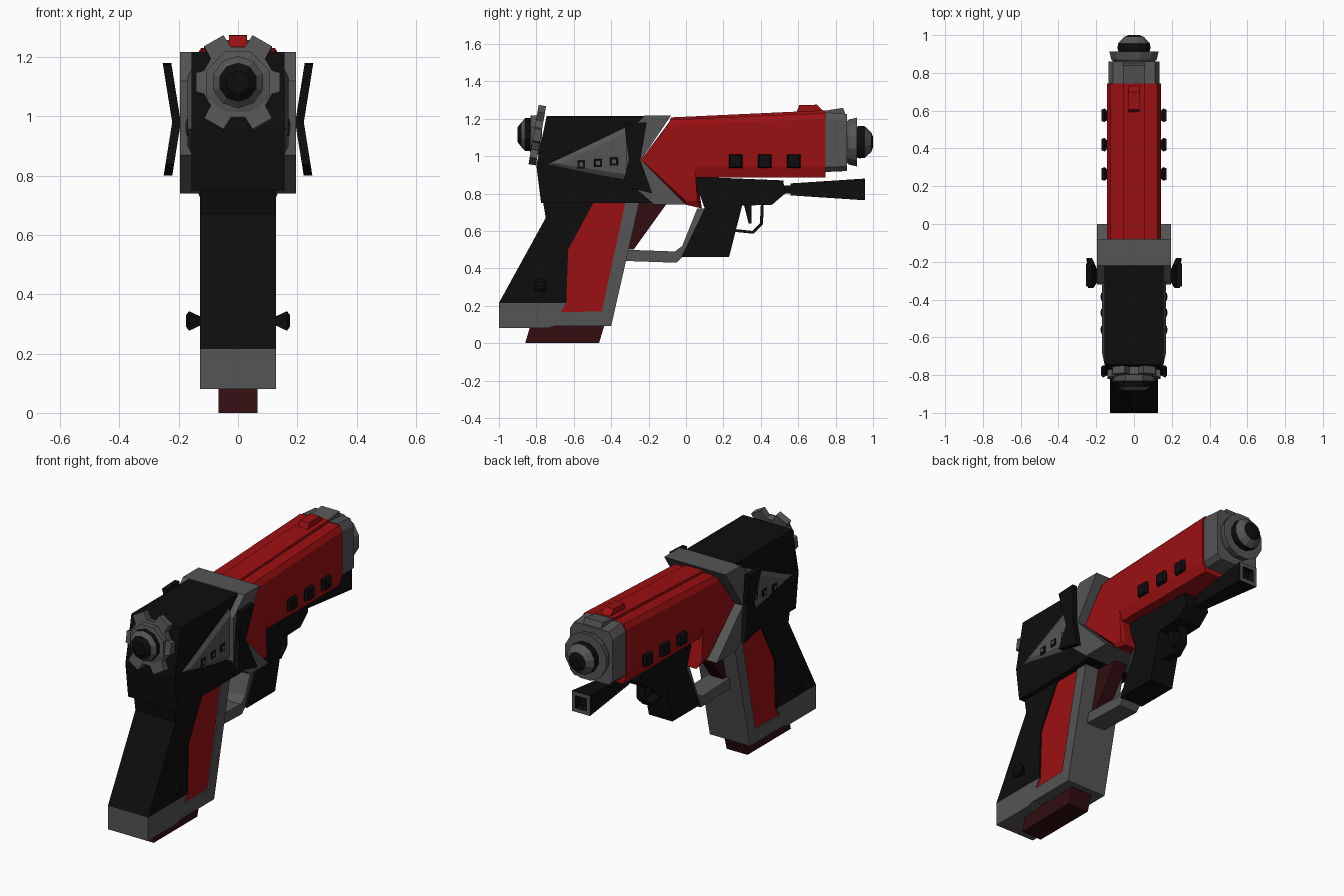
import bpy, bmesh, math
from mathutils import Matrix, Vector

cube = bpy.data.objects.get("Cube")
if cube:
    bpy.data.objects.remove(cube)


def material(name, colour):
    m = bpy.data.materials.new(name)
    m.use_nodes = True
    m.diffuse_color = (*colour, 1)
    m.node_tree.nodes["Principled BSDF"].inputs["Base Color"].default_value = (*colour, 1)
    return m


RED = material("red", (0.33, 0.005, 0.006))
DARK = material("dark red", (0.032, 0.004, 0.005))
GREY = material("grey", (0.09, 0.09, 0.09))
BLACK = material("black", (0.004, 0.004, 0.004))


def finish(name, bm, *mats):
    bmesh.ops.recalc_face_normals(bm, faces=bm.faces)
    me = bpy.data.meshes.new(name)
    bm.to_mesh(me)
    bm.free()
    for m in mats:
        me.materials.append(m)
    ob = bpy.data.objects.new(name, me)
    bpy.context.collection.objects.link(ob)
    return ob


def skin(bm, loops, cap=True):
    """Join equal rings of points with quads and close both ends."""
    rings = [[bm.verts.new(p) for p in loop] for loop in loops]
    faces = []
    for a, b in zip(rings, rings[1:]):
        n = len(a)
        faces += [bm.faces.new((a[i], a[(i + 1) % n], b[(i + 1) % n], b[i])) for i in range(n)]
    if cap:
        faces += [bm.faces.new(rings[0]), bm.faces.new(rings[-1])]
    return faces


def slab(name, mat, layers):
    """Side profiles (y, z) stacked along x; one solid across the middle."""
    full = [(-x, p) for x, p in reversed(layers)] + layers
    bm = bmesh.new()
    skin(bm, [[(x, y, z) for y, z in p] for x, p in full])
    return finish(name, bm, mat)


def pair(name, mat, layers):
    """The same stack, but as one solid on each side."""
    bm = bmesh.new()
    for s in (1, -1):
        skin(bm, [[(s * x, y, z) for y, z in p] for x, p in layers])
    return finish(name, bm, mat)


def square(y, z, r):
    return [(y - r, z - r), (y + r, z - r), (y + r, z + r), (y - r, z + r)]


def turned(name, profile, z, sides, mats, rule=None):
    """Rings (y, radius) about a lengthwise axis."""
    bm = bmesh.new()
    loops = []
    for y, r in profile:
        angles = [2 * math.pi * (i + 0.5) / sides for i in range(sides)]
        loops.append([(r * math.cos(a), y, z + r * math.sin(a)) for a in angles])
    faces = skin(bm, loops)
    if rule:
        for f in faces:
            f.material_index = rule(f.calc_center_median())
    return finish(name, bm, *mats)


# Rear body and collar
body = [(-0.745, 1.215), (-0.21, 1.215), (-0.24, 0.98), (-0.1, 0.75), (-0.775, 0.75), (-0.8, 0.95)]
slab("rear_body", BLACK, [(0.157, body)])
collar = [(-0.22, 1.217), (-0.08, 1.217), (-0.24, 0.98), (0, 0.74), (-0.17, 0.74), (-0.32, 0.87), (-0.32, 1.12)]
slab("collar", GREY, [(0.195, collar)])

# Arrow panels on the rear body with three small square studs each
outer = [(-0.77, 0.955), (-0.31, 1.175), (-0.31, 0.86)]
inner = [(-0.68, 0.958), (-0.31, 1.13), (-0.31, 0.9)]
pair("arrow_panel", GREY, [(0.15, outer), (0.17, inner)])
for i, y in enumerate((-0.56, -0.47, -0.385)):
    z = 0.955 + 0.008 * i
    pair(f"panel_stud_{i}", BLACK, [(0.16, square(y, z, 0.022)), (0.174, square(y, z, 0.02))])
    pair(f"panel_stud_centre_{i}", GREY, [(0.17, square(y, z, 0.011)), (0.177, square(y, z, 0.01))])

# Hourglass side plates, flaring outward at both tips
plate = [(-0.33, 1.175), (-0.21, 1.18), (-0.245, 0.98), (-0.18, 0.8), (-0.34, 0.84), (-0.305, 0.98)]
bm = bmesh.new()
for s in (1, -1):
    skin(bm, [[(s * (x + 0.16 * abs(z - 0.98)), y, z) for y, z in plate] for x in (0.193, 0.222)])
finish("side_plates", bm, BLACK)

# Barrel shroud: flat sides, chamfered top and underside
side = [(-0.24, 0.98), (-0.1, 1.165), (0.745, 1.2), (0.745, 0.945), (0.05, 0.945), (0.06, 0.76), (0, 0.76)]
core = [(-0.24, 0.98), (-0.08, 1.195), (0.745, 1.23), (0.745, 0.885), (0.05, 0.885), (0.085, 0.72), (0, 0.74)]
slab("barrel_shroud", RED, [(0.125, core), (0.143, side)])
rail = [(-0.1, 1.15), (-0.08, 1.207), (0.745, 1.245), (0.745, 1.15)]
slab("top_rail", RED, [(0.058, rail)])
sight = [(0.59, 1.23), (0.605, 1.272), (0.7, 1.275), (0.74, 1.235)]
slab("front_sight", RED, [(0.03, sight)])
for i, y in enumerate((0.265, 0.42, 0.575)):
    pair(f"barrel_stud_{i}", BLACK, [(0.14, square(y, 0.973, 0.022)), (0.155, square(y, 0.973, 0.036)),
                                     (0.173, square(y, 0.973, 0.03))])

# Muzzle
block = [(0.745, 1.235), (0.86, 1.225), (0.86, 0.92), (0.745, 0.915)]
block_side = [(0.745, 1.195), (0.86, 1.185), (0.86, 0.945), (0.745, 0.94)]
slab("muzzle_block", GREY, [(0.11, block), (0.135, block_side)])
slab("muzzle_top", GREY, [(0.057, [(0.745, 1.2), (0.745, 1.243), (0.84, 1.258), (0.86, 1.2)])])
turned("muzzle_ring", [(0.85, 0.105), (0.872, 0.125), (0.914, 0.135), (0.914, 0.085)], 1.075, 12, [GREY])
turned("muzzle_cap", [(0.89, 0.08), (0.93, 0.09), (0.955, 0.088), (0.99, 0.055), (1.0, 0.03)], 1.075, 12,
       [BLACK, GREY], lambda c: 1 if 0.955 < c.y < 0.98 else 0)

# Rear toothed disc, leaning forward at the top
bm = bmesh.new()
rim = []
for k in range(6):
    reach = 0.145 if k % 3 == 0 else 0.168
    for da, r in ((-19, 0.122), (-13, reach), (13, reach), (19, 0.122)):
        a = math.radians(60 * k + da)
        rim.append((r * math.cos(a), r * math.sin(a)))
skin(bm, [[(x, y, z) for x, z in rim] for y in (-0.02, 0.02)])
bmesh.ops.transform(bm, verts=bm.verts, matrix=Matrix.Translation((0, -0.795, 1.112)) @ Matrix.Rotation(-0.17, 4, "X"))
finish("rear_disc", bm, GREY)
turned("rear_collar", [(-0.77, 0.115), (-0.83, 0.115), (-0.835, 0.088)], 1.112, 8, [GREY])
turned("rear_cap", [(-0.8, 0.088), (-0.86, 0.088), (-0.88, 0.066), (-0.9, 0.04)], 1.115, 10,
       [BLACK, GREY], lambda c: 1 if -0.88 < c.y < -0.862 else 0)

# Grip
back = [(-0.765, 0.76), (-0.75, 0.67), (-1, 0.215), (-0.64, 0.215), (-0.63, 0.5), (-0.49, 0.76)]
slab("grip_back", BLACK, [(0.128, back)])
slab("grip_panel", RED, [(0.12, [(-0.52, 0.75), (-0.66, 0.5), (-0.69, 0.15), (-0.43, 0.15), (-0.3, 0.75)])])
frame = [(-1, 0.215), (-1, 0.08), (-0.74, 0.08), (-0.7, 0.092), (-0.4, 0.092), (-0.25, 0.75),
         (-0.325, 0.75), (-0.45, 0.17), (-0.67, 0.165), (-0.64, 0.215)]
slab("grip_frame", GREY, [(0.128, frame)])
slab("magazine", DARK, [(0.066, [(-0.83, 0.1), (-0.86, 0), (-0.465, 0), (-0.435, 0.1)])])
pair("grip_stud", BLACK, [(0.12, square(-0.78, 0.31, 0.012)), (0.165, square(-0.78, 0.31, 0.033)),
                          (0.175, square(-0.78, 0.31, 0.02))])

# Main trigger and its guard
slab("trigger", DARK, [(0.04, [(-0.33, 0.5), (-0.28, 0.75), (-0.1, 0.75), (-0.28, 0.5)])])
guard = [(-0.34, 0.5), (-0.06, 0.49), (-0.02, 0.52), (0.06, 0.72), (0.1, 0.72), (-0.01, 0.47), (-0.05, 0.43), (-0.34, 0.44)]
slab("trigger_guard", GREY, [(0.06, guard)])

# Lower attachment with its own grip, trigger and guard
lower = [(0.04, 0.89), (0.52, 0.87), (0.53, 0.8), (0.46, 0.74), (0.3, 0.735), (0.23, 0.46), (-0.025, 0.46), (0.1, 0.72)]
slab("lower_attachment", BLACK, [(0.075, lower)])
slab("lower_trigger", BLACK, [(0.018, [(0.31, 0.74), (0.335, 0.64), (0.35, 0.64), (0.35, 0.74)])])
loop = [(0.26, 0.61), (0.355, 0.6), (0.395, 0.64), (0.4, 0.74), (0.415, 0.74), (0.412, 0.635), (0.36, 0.585), (0.26, 0.595)]
slab("lower_guard", BLACK, [(0.025, loop)])

# Flared square lower barrel with a framed opening
bm = bmesh.new()
rings = ((0.5, 0.022), (0.56, 0.022), (0.56, 0.032), (0.956, 0.058), (0.956, 0.036), (0.92, 0.034))
faces = skin(bm, [[(u, y, 0.822 + v) for u, v in square(0, 0, r)] for y, r in rings])
for f in faces:
    f.material_index = 1 if f.calc_center_median().y > 0.95 else 0
finish("lower_barrel", bm, BLACK, GREY)
